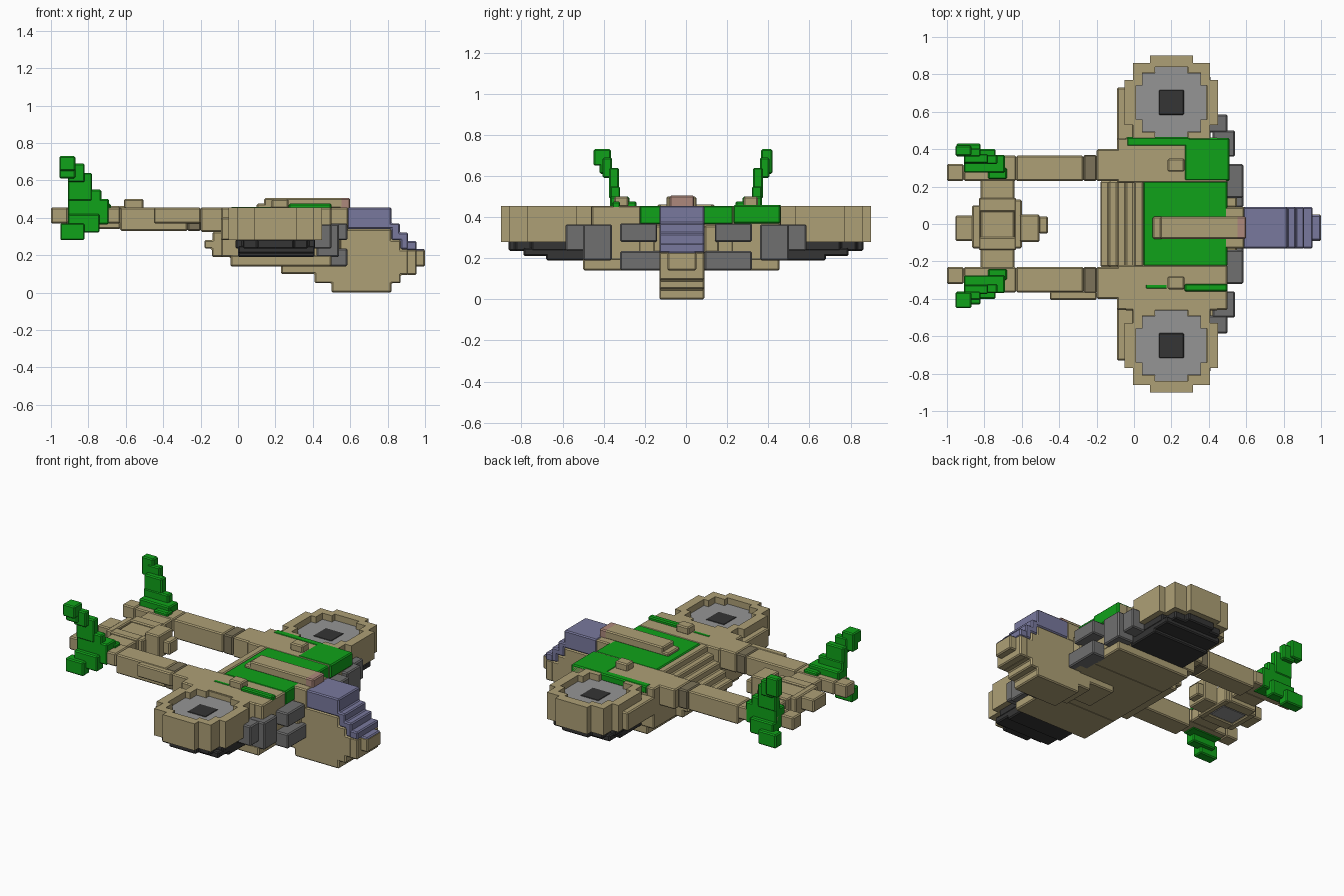
import bpy, bmesh

COL = {
    "tan": (0.42, 0.35, 0.18), "shade": (0.20, 0.17, 0.10), "green": (0.005, 0.36, 0.01),
    "blue": (0.19, 0.19, 0.34), "pink": (0.42, 0.25, 0.20), "steel": (0.16, 0.16, 0.16),
    "disc": (0.30, 0.30, 0.30), "dark": (0.035, 0.035, 0.035),
}
MATS = {}
for key, rgb in COL.items():
    MATS[key] = bpy.data.materials.new(key)
    MATS[key].diffuse_color = (*rgb, 1)


def prism(name, pts, lo, hi, mat, axis="z", bevel=0.007):
    """Extrude a 2D outline along z (xy outline) or y (xz outline)."""
    def place(p, h):
        return (p[0], p[1], h) if axis == "z" else (p[0], h, p[1])
    bm = bmesh.new()
    a = [bm.verts.new(place(p, lo)) for p in pts]
    b = [bm.verts.new(place(p, hi)) for p in pts]
    bm.faces.new(a)
    bm.faces.new(b)
    for i in range(len(pts)):
        j = (i + 1) % len(pts)
        bm.faces.new((a[i], a[j], b[j], b[i]))
    bmesh.ops.recalc_face_normals(bm, faces=bm.faces)
    me = bpy.data.meshes.new(name)
    bm.to_mesh(me)
    bm.free()
    me.materials.append(MATS[mat])
    ob = bpy.data.objects.new(name, me)
    bpy.context.collection.objects.link(ob)
    if bevel:
        mod = ob.modifiers.new("soft_edge", "BEVEL")
        mod.width = bevel
        mod.segments = 1
    return ob


def box(name, x0, x1, y0, y1, z0, z1, mat="tan"):
    return prism(name, [(x0, y0), (x1, y0), (x1, y1), (x0, y1)], z0, z1, mat)


def pair(name, x0, x1, y0, y1, z0, z1, mat="tan"):
    box(name + "_left", x0, x1, y0, y1, z0, z1, mat)
    box(name + "_right", x0, x1, -y1, -y0, z0, z1, mat)


def blocky_round(cx, cy, s=1.0):
    """Stepped, blocky circle outline of radius 0.25 * s."""
    corners = [(0.115, 0.25), (0.205, 0.21), (0.25, 0.12)]
    q = []
    for i, (x, y) in enumerate(corners):
        q.append((x, y))
        if i + 1 < len(corners):
            q.append((x, corners[i + 1][1]))
    r = q[::-1]
    loop = q + [(x, -y) for x, y in r] + [(-x, -y) for x, y in q] + [(-x, y) for x, y in r]
    return [(cx + x * s, cy + y * s) for x, y in loop]


# Lift fans: hollow rim, disc, sunken hub and dark stepped underside
for side, sy in (("left", 1), ("right", -1)):
    cx, cy = 0.2, 0.65 * sy
    rim = prism(f"fan_rim_{side}", blocky_round(cx, cy), 0.28, 0.455, "tan", bevel=0)
    cut = prism(f"fan_cutter_{side}", blocky_round(cx, cy, 0.76), 0.38, 0.6, "tan", bevel=0)
    cut.hide_render = True
    cut.hide_viewport = True
    mod = rim.modifiers.new("recess", "BOOLEAN")
    mod.object = cut
    mod.operation = "DIFFERENCE"
    prism(f"fan_disc_{side}", blocky_round(cx, cy, 0.755), 0.37, 0.415, "disc", bevel=0)
    box(f"fan_hub_{side}", cx - 0.07, cx + 0.07, cy - 0.07, cy + 0.07, 0.39, 0.418, "dark")
    prism(f"fan_underside_{side}", blocky_round(cx, cy, 0.85), 0.235, 0.285, "dark")
pair("fan_keel_upper", 0.0, 0.41, 0.44, 0.79, 0.21, 0.25, "dark")
pair("fan_keel_lower", 0.0, 0.41, 0.44, 0.68, 0.19, 0.25, "dark")
pair("fan_root", -0.05, 0.45, 0.4, 0.462, 0.28, 0.455)
pair("fan_rear_ledge", -0.09, 0.0, 0.38, 0.73, 0.28, 0.40)

# Central fuselage with a stepped rear slope (side profile)
prism("fuselage", [(-0.04, 0.14), (0.5, 0.14), (0.5, 0.37), (0.05, 0.37), (0.05, 0.455),
                   (0.0, 0.455), (0.0, 0.41), (-0.045, 0.41), (-0.045, 0.37), (-0.09, 0.37),
                   (-0.09, 0.325), (-0.135, 0.325), (-0.135, 0.28), (-0.18, 0.28),
                   (-0.18, 0.235), (-0.14, 0.235), (-0.14, 0.19), (-0.04, 0.19)],
      -0.23, 0.23, "tan", "y")
box("top_deck", 0.05, 0.5, -0.225, 0.23, 0.365, 0.455, "green")
box("spine_rear", 0.1, 0.2, -0.08, 0.04, 0.45, 0.475)
box("spine", 0.14, 0.56, -0.08, 0.04, 0.45, 0.505)
box("spine_front", 0.54, 0.6, -0.08, 0.04, 0.44, 0.505, "pink")

# Wing roots between fuselage and fans
pair("wing_root", -0.09, 0.5, 0.22, 0.46, 0.19, 0.455)
box("left_belly", -0.04, 0.5, 0.22, 0.455, 0.14, 0.2)
box("right_belly", -0.04, 0.5, -0.5, -0.22, 0.14, 0.2)
pair("hatch_bump", 0.18, 0.27, 0.28, 0.35, 0.45, 0.5)
box("left_wing_patch", 0.27, 0.51, 0.23, 0.46, 0.37, 0.458, "green")
box("left_wing_stripe", -0.04, 0.3, 0.415, 0.465, 0.41, 0.458, "green")
box("right_wing_stripe", 0.27, 0.5, -0.36, -0.32, 0.41, 0.475, "green")
box("right_wing_mark", 0.06, 0.18, -0.35, -0.32, 0.42, 0.457, "green")

# Front intakes and side blocks
pair("upper_intake", 0.48, 0.585, 0.14, 0.32, 0.28, 0.37, "steel")
pair("lower_intake", 0.48, 0.585, 0.09, 0.32, 0.14, 0.235, "steel")
pair("intake_wall", 0.45, 0.55, 0.09, 0.16, 0.14, 0.36)
pair("side_block", 0.42, 0.54, 0.36, 0.5, 0.19, 0.365, "steel")
pair("side_block_outer", 0.38, 0.5, 0.49, 0.585, 0.235, 0.365, "steel")

# Nose hull and canopy (side profiles)
prism("nose_hull", [(0.23, 0.10), (0.41, 0.10), (0.41, 0.05), (0.5, 0.05), (0.5, 0.0),
                    (0.82, 0.0), (0.82, 0.05), (0.87, 0.05), (0.87, 0.095), (0.91, 0.095),
                    (0.91, 0.23), (0.87, 0.23), (0.87, 0.28), (0.82, 0.28), (0.82, 0.34),
                    (0.23, 0.34)], -0.13, 0.09, "tan", "y")
prism("canopy", [(0.585, 0.34), (0.82, 0.34), (0.82, 0.28), (0.87, 0.28), (0.87, 0.23),
                 (0.91, 0.23), (0.91, 0.32), (0.865, 0.32), (0.865, 0.37), (0.82, 0.37),
                 (0.82, 0.455), (0.585, 0.455)], -0.13, 0.09, "blue", "y")
box("canopy_front", 0.90, 0.955, -0.13, 0.09, 0.225, 0.275, "blue")
box("nose_front", 0.90, 0.955, -0.13, 0.09, 0.095, 0.23)
box("nose_deck", 0.48, 0.59, -0.13, 0.09, 0.33, 0.455)
box("nose_tip", 0.94, 1.0, -0.09, 0.05, 0.14, 0.23)
box("nose_tip_cap", 0.945, 0.998, -0.088, 0.048, 0.20, 0.234, "blue")

# Twin tail booms with a dark band
pair("boom_front", -0.2, 0.0, 0.23, 0.4, 0.325, 0.455)
pair("boom_band", -0.27, -0.2, 0.23, 0.37, 0.33, 0.455, "shade")
pair("boom_rear", -0.63, -0.27, 0.23, 0.365, 0.33, 0.455)
pair("boom_end", -0.91, -0.63, 0.23, 0.365, 0.37, 0.455)
pair("boom_tip", -1.0, -0.91, 0.23, 0.32, 0.37, 0.455)
box("right_boom_side", -0.45, -0.2, -0.405, -0.36, 0.37, 0.455)

# Tail fins, leaning outward in steps, with short lower fins
pair("fin_base", -0.91, -0.69, 0.275, 0.37, 0.365, 0.5, "green")
pair("fin_foot", -0.78, -0.68, 0.24, 0.3, 0.42, 0.475, "green")
pair("fin_heel", -0.91, -0.73, 0.32, 0.37, 0.48, 0.55, "green")
pair("fin_middle", -0.91, -0.78, 0.325, 0.375, 0.49, 0.64, "green")
pair("fin_upper", -0.91, -0.82, 0.36, 0.405, 0.59, 0.69, "green")
pair("fin_top", -0.955, -0.87, 0.365, 0.42, 0.61, 0.73, "green")
box("right_fin_cap", -0.955, -0.87, -0.45, -0.40, 0.65, 0.73, "green")
pair("fin_lower", -0.91, -0.74, 0.33, 0.4, 0.32, 0.42, "green")
pair("fin_lower_tip", -0.95, -0.82, 0.36, 0.43, 0.28, 0.37, "green")

# Tail cross beam and tail fan pod
box("tail_beam", -0.82, -0.64, -0.24, 0.24, 0.37, 0.45)
for name, x0, x1, y0, y1 in (("front", -0.64, -0.6, -0.13, 0.13), ("back", -0.865, -0.82, -0.13, 0.1),
                             ("left", -0.83, -0.63, 0.065, 0.14), ("right", -0.83, -0.63, -0.14, -0.07)):
    box(f"pod_rim_{name}", x0, x1, y0, y1, 0.34, 0.462)
box("pod_fan", -0.82, -0.64, -0.07, 0.065, 0.345, 0.435, "disc")
box("pod_tail", -0.955, -0.86, -0.09, 0.045, 0.37, 0.455)
box("pod_nose", -0.61, -0.505, -0.095, 0.05, 0.35, 0.5)
box("pod_nose_tip", -0.51, -0.46, -0.05, 0.04, 0.37, 0.455)
